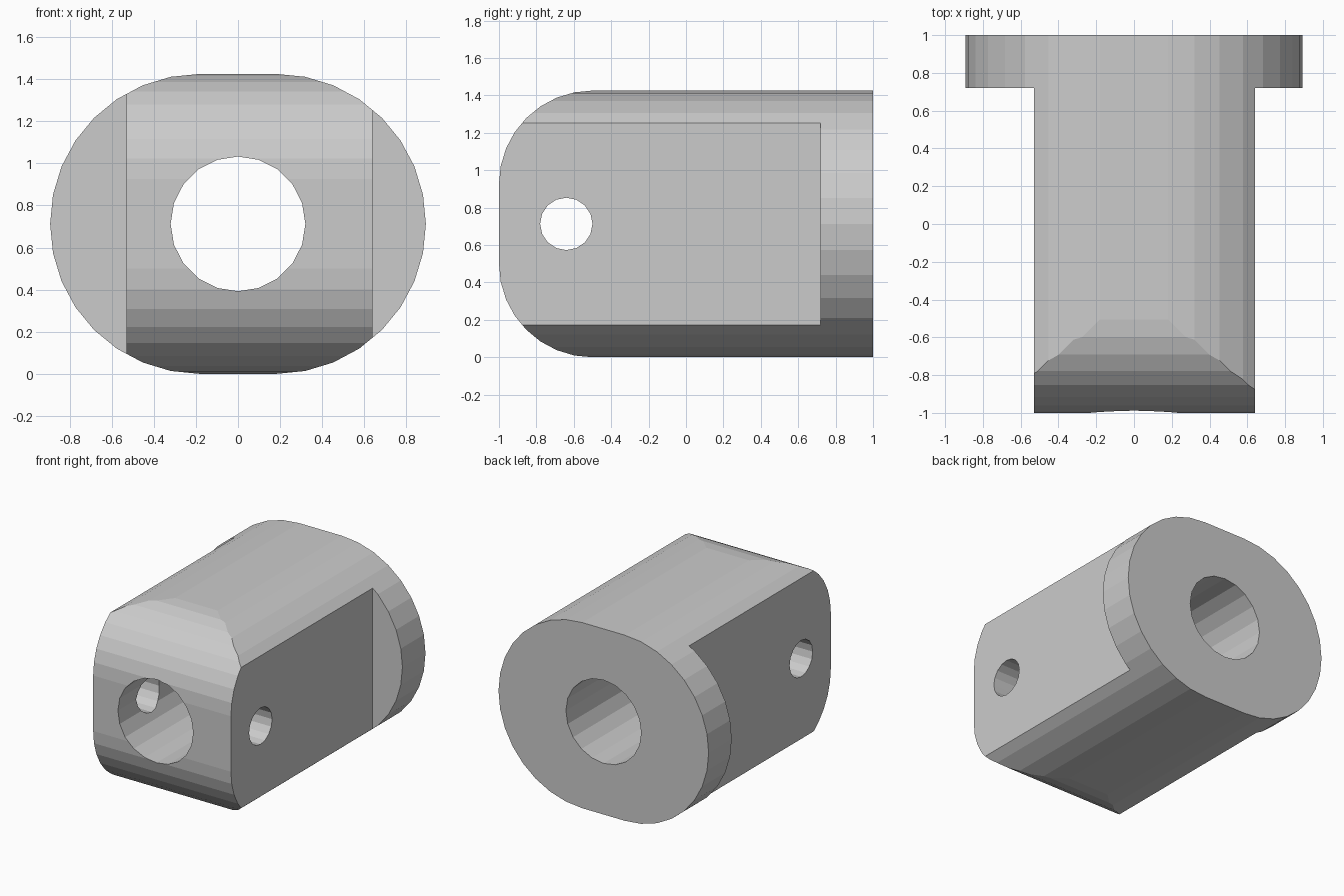
import bpy, bmesh
from math import sin, cos, pi, radians
from mathutils import Vector

if "Cube" in bpy.data.objects:
    bpy.data.objects.remove(bpy.data.objects["Cube"])

R = 0.7125          # end radius of the oblong section, also its centre height
HALF_FLAT = 0.18    # half length of the flat top and bottom


def prism(name, points, direction):
    """Extrude a closed 3D polygon along a direction."""
    bm = bmesh.new()
    face = bm.faces.new([bm.verts.new(p) for p in points])
    ext = bmesh.ops.extrude_face_region(bm, geom=[face])
    moved = [g for g in ext["geom"] if isinstance(g, bmesh.types.BMVert)]
    bmesh.ops.translate(bm, verts=moved, vec=Vector(direction))
    bmesh.ops.recalc_face_normals(bm, faces=bm.faces)
    mesh = bpy.data.meshes.new(name)
    bm.to_mesh(mesh)
    bm.free()
    obj = bpy.data.objects.new(name, mesh)
    bpy.context.collection.objects.link(obj)
    return obj


def arc(cu, cv, r, start, end, steps):
    angles = [radians(start + (end - start) * i / steps) for i in range(steps + 1)]
    return [(cu + r * cos(a), cv + r * sin(a)) for a in angles]


def combine(target, cutter, operation="DIFFERENCE"):
    """Apply a boolean and discard the cutter."""
    cutter.hide_render = True
    mod = target.modifiers.new("cut", "BOOLEAN")
    mod.operation = operation
    mod.solver = "EXACT"
    mod.object = cutter
    bpy.context.view_layer.objects.active = target
    bpy.ops.object.modifier_apply(modifier=mod.name)
    bpy.data.objects.remove(cutter)


# Oblong bar running front to back
oblong = arc(HALF_FLAT, R, R, -90, 90, 16) + arc(-HALF_FLAT, R, R, 90, 270, 16)
body = prism("clevis_body", [(x, -1.1, z) for x, z in oblong], (0, 2.1, 0))

# Rounded nose at the front
e = 0.0005
nose = arc(-0.5, 2 * R + e - 0.5, 0.5, 90, 180, 8) + arc(-0.5, 0.5 - e, 0.5, 180, 270, 8)
nose += [(1.2, -e), (1.2, 2 * R + e)]
combine(body, prism("nose_cutter", [(-1.5, y, z) for y, z in nose], (3, 0, 0)), "INTERSECT")

# Flat cheeks, leaving the flange at the back
for x0, width in ((0.64, 1.0), (-0.53, -1.0)):
    corners = [(x0, -1.5, -0.5), (x0, 0.72, -0.5), (x0, 0.72, 2), (x0, -1.5, 2)]
    combine(body, prism("cheek_cutter", corners, (width, 0, 0)))

# Main bore and cross pin hole
bore = arc(0, R, 0.32, 0, 360, 20)[:-1]
combine(body, prism("bore_cutter", [(x, -1.5, z) for x, z in bore], (0, 3, 0)))
pin = arc(-0.64, R, 0.14, 0, 360, 16)[:-1]
combine(body, prism("pin_cutter", [(-1.5, y, z) for y, z in pin], (3, 0, 0)))
